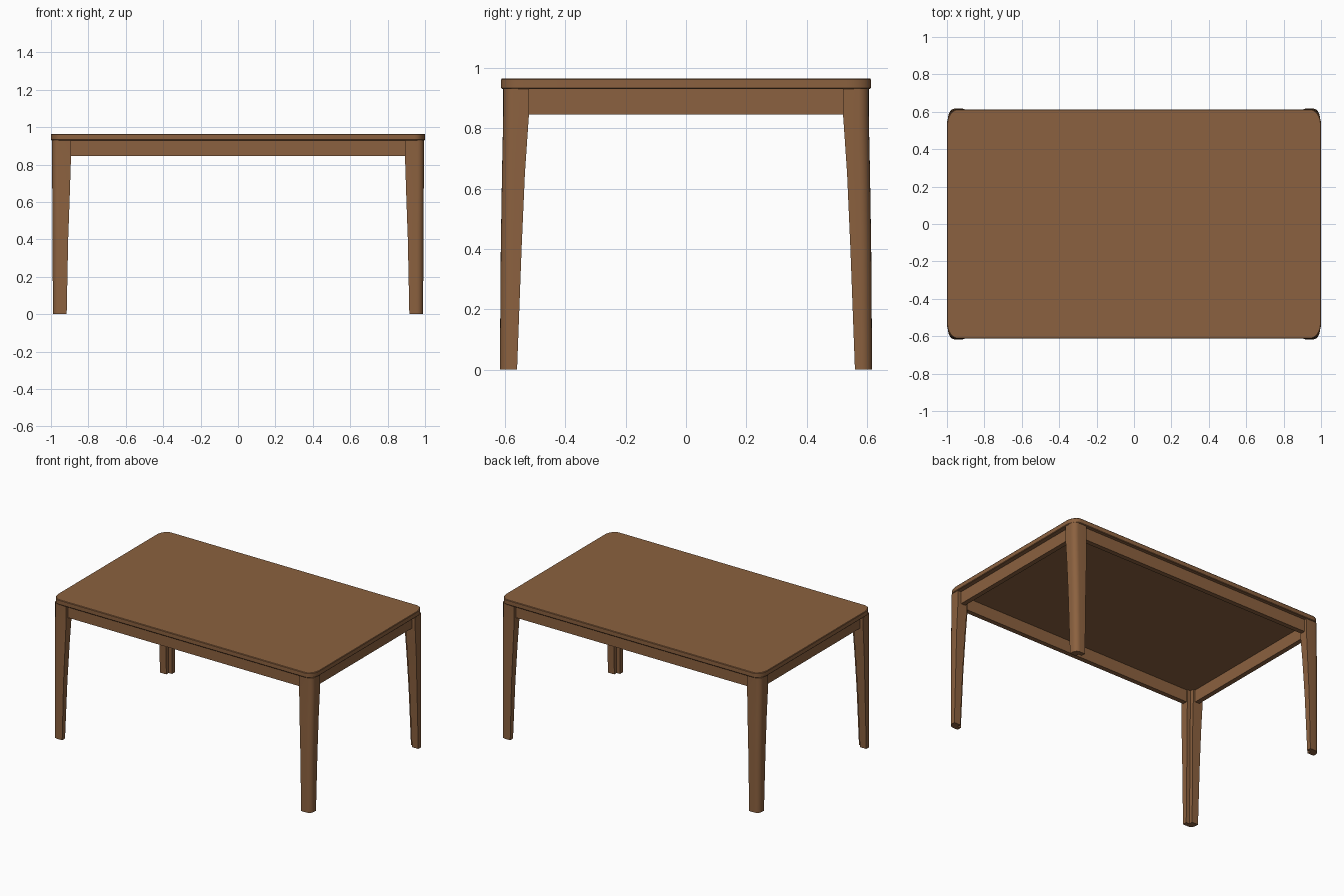
import bpy, bmesh, math

if "Cube" in bpy.data.objects:
    bpy.data.objects.remove(bpy.data.objects["Cube"])

wood = bpy.data.materials.new("warm brown wood")
wood.diffuse_color = (0.26, 0.12, 0.05, 1)
wood.use_nodes = True
wood.node_tree.nodes["Principled BSDF"].inputs["Base Color"].default_value = wood.diffuse_color


def finish(name, bm):
    """Turn a bmesh into a named wooden object."""
    bmesh.ops.recalc_face_normals(bm, faces=bm.faces)
    me = bpy.data.meshes.new(name)
    bm.to_mesh(me)
    bm.free()
    ob = bpy.data.objects.new(name, me)
    bpy.context.collection.objects.link(ob)
    me.materials.append(wood)
    bpy.context.view_layer.objects.active = ob
    ob.select_set(True)
    bpy.ops.object.shade_smooth_by_angle(angle=math.radians(30))
    ob.select_set(False)
    return ob


def loft(name, rings):
    """Skin a stack of equal-length outlines and cap both ends."""
    bm = bmesh.new()
    loops = [[bm.verts.new(p) for p in r] for r in rings]
    n = len(loops[0])
    for a, b in zip(loops, loops[1:]):
        for i in range(n):
            j = (i + 1) % n
            bm.faces.new((a[i], a[j], b[j], b[i]))
    bm.faces.new(loops[0])
    bm.faces.new(loops[-1])
    return finish(name, bm)


def box(name, x0, x1, y0, y1, z0, z1):
    return loft(name, [[(x0, y0, z), (x1, y0, z), (x1, y1, z), (x0, y1, z)]
                       for z in (z0, z1)])


def arc(cx, cy, rx, ry, start, steps=6):
    return [(cx + rx * math.cos(start + i * math.pi / 2 / steps),
             cy + ry * math.sin(start + i * math.pi / 2 / steps))
            for i in range(steps + 1)]


# Tabletop: rounded slab with a slightly eased edge
def top_ring(z, inset):
    hx, hy, rx, ry = 1.0 - inset, 0.613 - inset, 0.055, 0.08
    pts = []
    for k, (sx, sy) in enumerate([(1, 1), (-1, 1), (-1, -1), (1, -1)]):
        pts += arc(sx * (hx - rx), sy * (hy - ry), rx, ry, k * math.pi / 2)
    return [(x, y, z) for x, y in pts]


loft("tabletop", [top_ring(0.93, 0.003), top_ring(0.934, 0), top_ring(0.961, 0),
                  top_ring(0.965, 0.003)])

# Legs: tapered, rounded outer corner, notched inner corner
SECTIONS = [  # z, inner x, outer x, inner y, outer y
    (0.0, 0.916, 0.99, 0.56, 0.617),
    (0.4, 0.908, 0.991, 0.545, 0.614),
    (0.65, 0.899, 0.993, 0.534, 0.61),
    (0.84, 0.893, 0.994, 0.521, 0.606),
    (0.931, 0.893, 0.994, 0.521, 0.606),
]


def leg_ring(z, xi, xo, yi, yo, sx, sy):
    r, n = 0.035, 0.026
    pts = arc(xo - r, yo - r, r, r, 0)
    pts += [(xi, yo), (xi, yi + n), (xi + n, yi + n), (xi + n, yi), (xo, yi)]
    return [(sx * x, sy * y, z) for x, y in pts]


for sy, depth in ((-1, "front"), (1, "back")):
    for sx, side in ((-1, "left"), (1, "right")):
        loft(f"{depth}_{side}_leg", [leg_ring(*s, sx, sy) for s in SECTIONS])

# Aprons: rails between the legs
for s, name in ((-1, "front"), (1, "back")):
    y0, y1 = sorted((s * 0.555, s * 0.588))
    box(f"{name}_apron", -0.925, 0.925, y0, y1, 0.845, 0.931)
for s, name in ((-1, "left"), (1, "right")):
    x0, x1 = sorted((s * 0.935, s * 0.968))
    box(f"{name}_apron", x0, x1, -0.555, 0.555, 0.845, 0.931)
